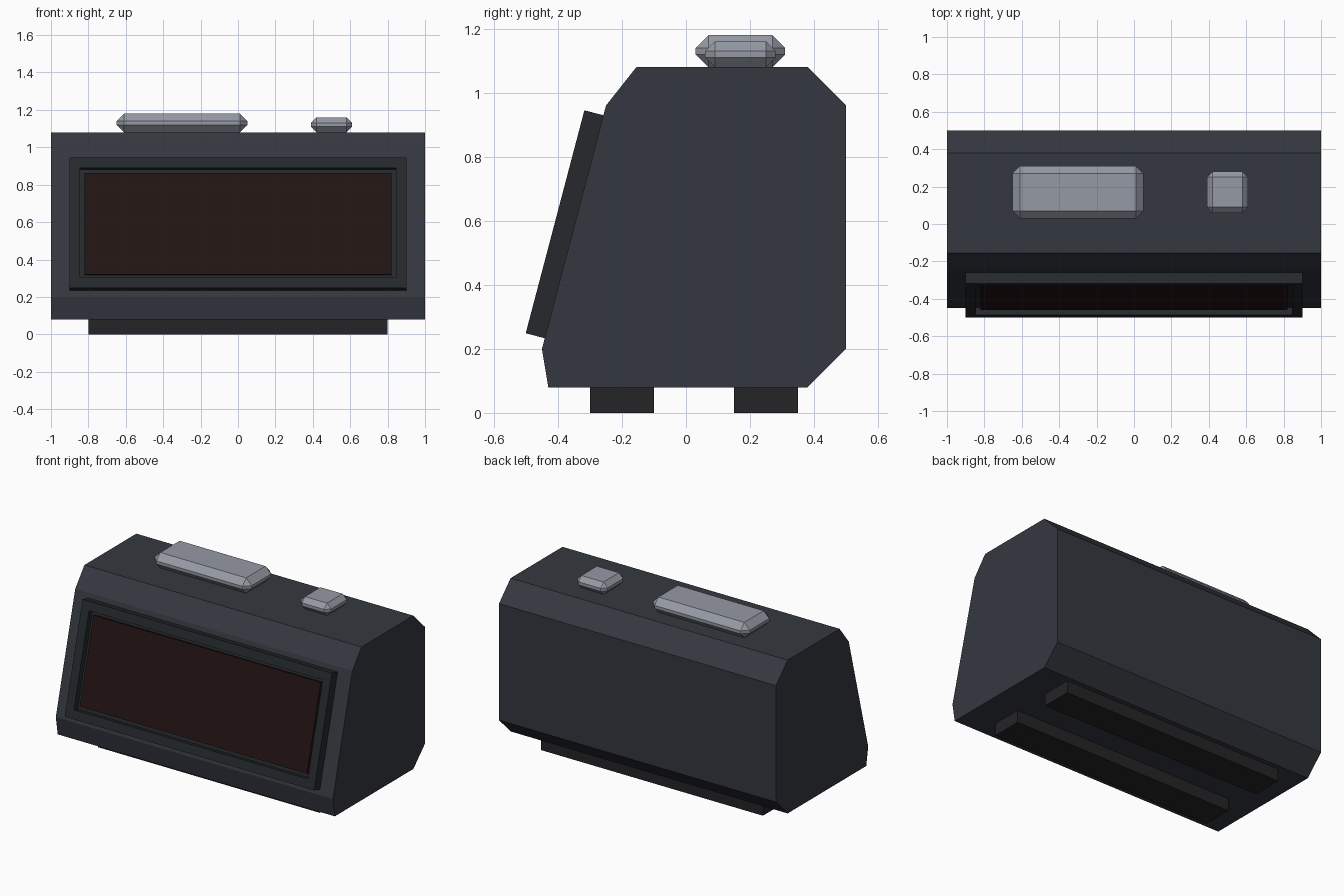
import bpy, bmesh, math
from mathutils import Matrix, Vector

if "Cube" in bpy.data.objects:
    bpy.data.objects.remove(bpy.data.objects["Cube"])


def material(name, rgb):
    m = bpy.data.materials.new(name)
    m.diffuse_color = (*rgb, 1)
    m.use_nodes = True
    m.node_tree.nodes["Principled BSDF"].inputs["Base Color"].default_value = m.diffuse_color
    return m


BODY = material("dark_slate", (0.034, 0.039, 0.050))
RIM = material("charcoal", (0.019, 0.022, 0.025))
GLASS = material("dark_red_glass", (0.016, 0.007, 0.006))
RUBBER = material("rubber", (0.018, 0.018, 0.020))
GREY = material("button_grey", (0.30, 0.32, 0.37))


def finish(bm, name, mat, matrix=Matrix()):
    bmesh.ops.recalc_face_normals(bm, faces=bm.faces)
    mesh = bpy.data.meshes.new(name)
    bm.to_mesh(mesh)
    bm.free()
    mesh.materials.append(mat)
    obj = bpy.data.objects.new(name, mesh)
    obj.matrix_world = matrix
    bpy.context.collection.objects.link(obj)
    return obj


def box_mesh(lo, hi):
    lo, hi = Vector(lo), Vector(hi)
    bm = bmesh.new()
    bmesh.ops.create_cube(bm, size=1, matrix=Matrix.Translation((lo + hi) / 2)
                          @ Matrix.Diagonal((*(hi - lo), 1)))
    return bm


# Case: side profile (y, z) extruded across the width
profile = [(-0.43, 0.08), (0.38, 0.08), (0.5, 0.2), (0.5, 0.96),
           (0.38, 1.08), (-0.155, 1.08), (-0.25, 0.96), (-0.45, 0.2)]
bm = bmesh.new()
side = bm.faces.new([bm.verts.new((-1, y, z)) for y, z in profile])
ext = bmesh.ops.extrude_face_region(bm, geom=[side])["geom"]
bmesh.ops.translate(bm, vec=(2, 0, 0),
                    verts=[v for v in ext if isinstance(v, bmesh.types.BMVert)])
finish(bm, "case", BODY)

# Display sits on the sloped front; local y = 0 is the rim's front plane
tilt = Matrix.Translation((0, -0.409, 0.597)) @ Matrix.Rotation(-math.atan2(0.2, 0.76), 4, 'X')

# Rim with a recess
bm = box_mesh((-0.9, 0, -0.36), (0.9, 0.09, 0.36))
bm.normal_update()
front = next(f for f in bm.faces if f.normal.y < -0.9)
bmesh.ops.inset_region(bm, faces=[front], thickness=0.08)
ext = bmesh.ops.extrude_discrete_faces(bm, faces=[front])["faces"]
bmesh.ops.translate(bm, vec=(0, 0.04, 0), verts=ext[0].verts[:])
finish(bm, "display_rim", RIM, tilt)

# Screen inside the recess
finish(box_mesh((-0.82, 0.02, -0.28), (0.82, 0.05, 0.28)), "screen", GLASS, tilt)

# Long feet
for name, y in (("front_foot", -0.3), ("back_foot", 0.15)):
    finish(box_mesh((-0.8, y, 0), (0.8, y + 0.2, 0.08)), name, RUBBER)

# Chamfered buttons on top
for name, lo, hi, w in (("snooze_button", (-0.65, 0.03, 1.08), (0.05, 0.31, 1.18), 0.04),
                        ("small_button", (0.39, 0.06, 1.08), (0.61, 0.28, 1.16), 0.03)):
    bm = box_mesh(lo, hi)
    bmesh.ops.bevel(bm, geom=bm.edges[:], offset=w, segments=1, affect='EDGES')
    finish(bm, name, GREY)
